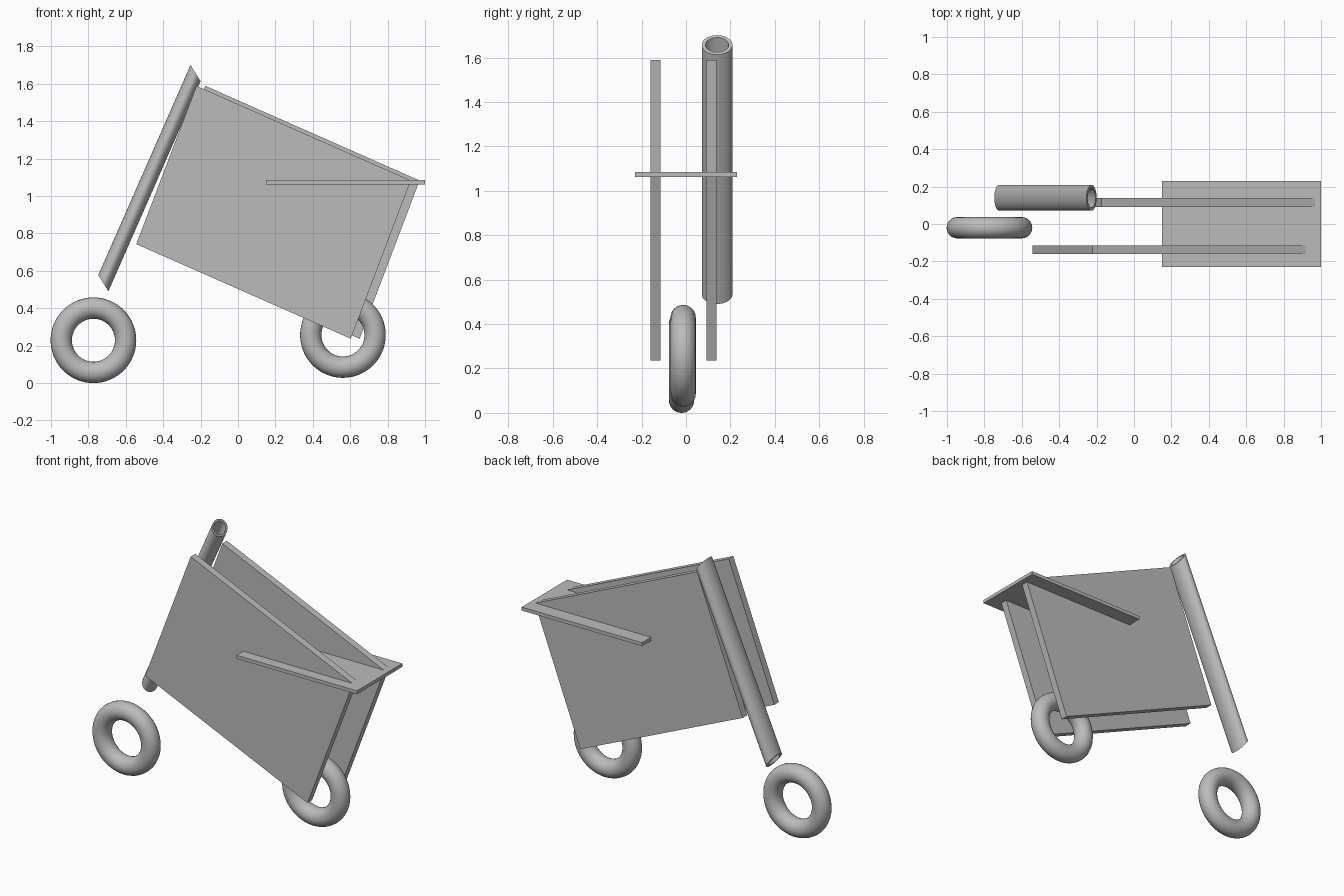
import bpy, bmesh
from math import cos, sin, pi
from mathutils import Vector

cube = bpy.data.objects.get("Cube")
if cube:
    bpy.data.objects.remove(cube, do_unlink=True)

grey = bpy.data.materials.new("plain grey")
grey.use_nodes = True
grey.diffuse_color = (0.5, 0.5, 0.5, 1)
grey.node_tree.nodes["Principled BSDF"].inputs["Base Color"].default_value = (0.5, 0.5, 0.5, 1)


def finish(bm, name, smooth=False):
    bmesh.ops.recalc_face_normals(bm, faces=bm.faces)
    mesh = bpy.data.meshes.new(name)
    bm.to_mesh(mesh)
    bm.free()
    obj = bpy.data.objects.new(name, mesh)
    bpy.context.collection.objects.link(obj)
    mesh.materials.append(grey)
    if smooth:
        bpy.ops.object.select_all(action='DESELECT')
        obj.select_set(True)
        bpy.context.view_layer.objects.active = obj
        bpy.ops.object.shade_smooth_by_angle(angle=0.7)
    return obj


def slab(name, profile, y0, y1):
    """Extrude an x-z outline from y0 to y1."""
    bm = bmesh.new()
    face = bm.faces.new([bm.verts.new((x, y0, z)) for x, z in profile])
    ext = bmesh.ops.extrude_face_region(bm, geom=[face])
    moved = [v for v in ext["geom"] if isinstance(v, bmesh.types.BMVert)]
    bmesh.ops.translate(bm, verts=moved, vec=(0, y1 - y0, 0))
    return finish(bm, name)


def swept_rings(name, rings, smooth=True):
    """Skin a closed loop of equal rings with quads."""
    bm = bmesh.new()
    loops = [[bm.verts.new(p) for p in ring] for ring in rings]
    n = len(loops[0])
    for k, a in enumerate(loops):
        b = loops[(k + 1) % len(loops)]
        for i in range(n):
            j = (i + 1) % n
            bm.faces.new((a[i], a[j], b[j], b[i]))
    return finish(bm, name, smooth)


# Two slanted side panels, the rear one shifted along x
panel = [(-0.544, 0.743), (0.603, 0.237), (0.924, 1.083), (-0.222, 1.589)]
slab("front_panel", panel, -0.16, -0.114)
slab("back_panel", [(x + 0.047, z) for x, z in panel], 0.092, 0.138)

# Flat seat plate
slab("seat_plate", [(0.15, 1.063), (1, 1.063), (1, 1.085), (0.15, 1.085)], -0.229, 0.229)

# Hollow slanted tube with skewed ends
low, high = Vector((-0.72, 0.14, 0.534)), Vector((-0.227, 0.14, 1.657))
across, side = Vector((0.027, 0, -0.0435)), Vector((0, 0.069, 0))


def tube_ring(centre, scale, n=48):
    return [centre + scale * (across * cos(t) + side * sin(t))
            for t in (2 * pi * i / n for i in range(n))]


swept_rings("steering_tube", [tube_ring(low, 1), tube_ring(high, 1),
                              tube_ring(high, 0.76), tube_ring(low, 0.76)])


# Ring wheels
def wheel(name, x, y, z, major=0.172, minor=0.057, n=64, m=24):
    rings = []
    for i in range(n):
        a = 2 * pi * i / n
        rings.append([])
        for j in range(m):
            b = 2 * pi * j / m
            r = major + minor * cos(b)
            rings[-1].append((x + r * cos(a), y + minor * sin(b), z + r * sin(a)))
    swept_rings(name, rings)


wheel("left_wheel", 0.561, -0.013, 0.257)
wheel("right_wheel", -0.773, -0.02, 0.229)
